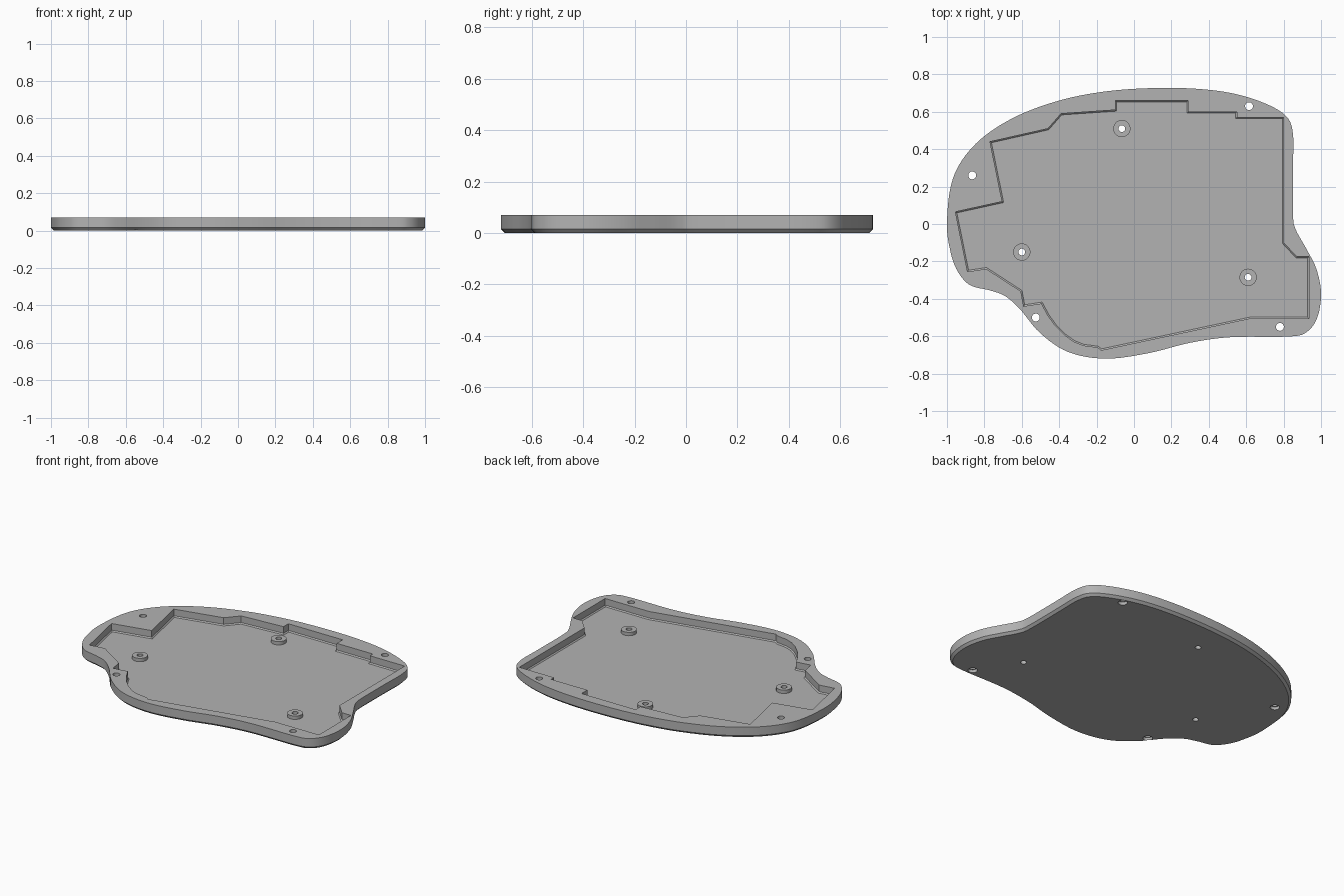
import bpy, bmesh
from math import radians
from mathutils import Vector

if "Cube" in bpy.data.objects:
    bpy.data.objects.remove(bpy.data.objects["Cube"])

HEIGHT, FLOOR, PAD_TOP = 0.07, 0.02, 0.042

grey = bpy.data.materials.new("plain grey")
grey.use_nodes = True
grey.diffuse_color = (0.45, 0.45, 0.45, 1)
grey.node_tree.nodes["Principled BSDF"].inputs["Base Color"].default_value = grey.diffuse_color


def smooth_loop(pts, steps=6):
    """Closed Catmull-Rom curve through the points."""
    p, out = [Vector(q) for q in pts], []
    n = len(p)
    for i in range(n):
        a, b, c, d = p[i - 1], p[i], p[(i + 1) % n], p[(i + 2) % n]
        for s in range(steps):
            t = s / steps
            out.append((2 * b + (c - a) * t + (2 * a - 5 * b + 4 * c - d) * t * t
                        + (3 * b - a - 3 * c + d) * t ** 3) / 2)
    return out


def prism(name, pts, z0, z1, chamfer=0.0):
    """Extrude a flat outline upward, with an optional chamfer at its foot."""
    bm = bmesh.new()
    face = bm.faces.new([bm.verts.new((q[0], q[1], z0)) for q in pts])
    top = bmesh.ops.extrude_face_region(bm, geom=[face])["geom"]
    bmesh.ops.translate(bm, vec=(0, 0, z1 - z0),
                        verts=[g for g in top if isinstance(g, bmesh.types.BMVert)])
    if chamfer:
        foot = [e for e in bm.edges if all(v.co.z < z0 + 1e-5 for v in e.verts)]
        bmesh.ops.bevel(bm, geom=foot, offset=chamfer, segments=1, affect='EDGES')
    bmesh.ops.recalc_face_normals(bm, faces=bm.faces)
    return finish(name, bm)


def cone(name, x, y, z0, z1, r0, r1):
    bm = bmesh.new()
    bmesh.ops.create_cone(bm, cap_ends=True, segments=32, radius1=r0, radius2=r1, depth=z1 - z0)
    bmesh.ops.translate(bm, vec=(x, y, (z0 + z1) / 2), verts=bm.verts)
    return finish(name, bm)


def finish(name, bm):
    mesh = bpy.data.meshes.new(name)
    bm.to_mesh(mesh)
    bm.free()
    mesh.materials.append(grey)
    obj = bpy.data.objects.new(name, mesh)
    bpy.context.collection.objects.link(obj)
    return obj


def combine(target, tool, operation):
    mod = target.modifiers.new(tool.name, 'BOOLEAN')
    mod.operation, mod.solver, mod.object = operation, 'EXACT', tool
    bpy.context.view_layer.objects.active = target
    bpy.ops.object.modifier_apply(modifier=mod.name)
    bpy.data.objects.remove(tool)


# Curved tray body
outline = [(-1, 0), (-.98, .2), (-.92, .34), (-.8, .47), (-.62, .58), (-.4, .66), (-.18, .705),
           (.05, .725), (.3, .725), (.52, .7), (.7, .645), (.815, .575), (.85, .48), (.85, .3),
           (.85, .05), (.865, -.03), (.92, -.13), (.975, -.24), (1, -.37), (.98, -.5),
           (.92, -.58), (.82, -.602), (.52, -.605), (.3, -.635), (.08, -.69), (-.15, -.72),
           (-.35, -.685), (-.5, -.585), (-.61, -.455), (-.69, -.385), (-.77, -.355),
           (-.88, -.325), (-.95, -.24), (-.985, -.13)]
tray = prism("tray", smooth_loop(outline), 0, HEIGHT, 0.015)

# Stepped pocket
pocket = [(-.77, .44), (-.46, .51), (-.39, .59), (-.1, .61), (-.1, .66), (.29, .66), (.29, .6),
          (.55, .6), (.55, .57), (.8, .57), (.8, -.1), (.87, -.175), (.935, -.175),
          (.935, -.505), (.62, -.505), (-.175, -.675), (-.195, -.66), (-.27, -.65),
          (-.32, -.63), (-.37, -.595), (-.42, -.545), (-.46, -.49), (-.495, -.425),
          (-.59, -.44), (-.605, -.36), (-.79, -.24), (-.89, -.255), (-.955, .065), (-.705, .12)]
combine(tray, prism("pocket_cutter", pocket, FLOOR, HEIGHT + 0.1, 0.007), 'DIFFERENCE')

# Standoffs with screw holes
for x, y in [(-.065, .51), (-.6, -.15), (.61, -.285)]:
    combine(tray, cone("standoff", x, y, FLOOR - 0.01, PAD_TOP, .046, .046), 'UNION')
    combine(tray, cone("standoff_hole", x, y, -0.05, HEIGHT, .018, .018), 'DIFFERENCE')

# Rim holes, wider underneath
for x, y in [(.615, .63), (-.865, .26), (-.525, -.5), (.78, -.55)]:
    combine(tray, cone("rim_hole", x, y, -0.05, HEIGHT + 0.05, .021, .021), 'DIFFERENCE')
    combine(tray, cone("rim_counterbore", x, y, -0.05, 0.02, .028, .028), 'DIFFERENCE')

bpy.ops.object.select_all(action='DESELECT')
tray.select_set(True)
bpy.context.view_layer.objects.active = tray
bpy.ops.object.shade_smooth_by_angle(angle=radians(25))
